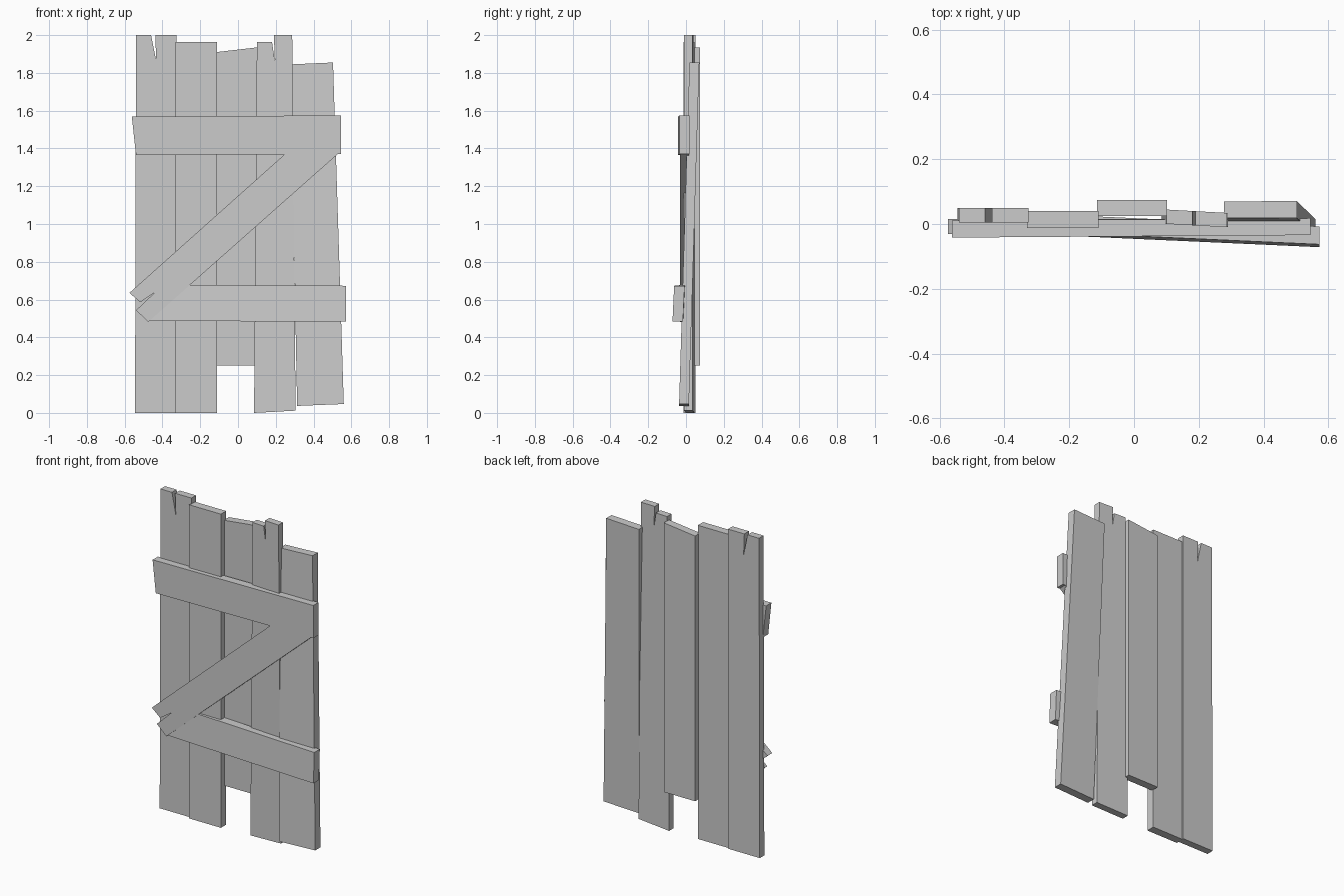
import bpy, bmesh


def board(name, outline, thick, a, b=0.0, c=0.0):
    """Extrude an (x, z) outline; its front face lies on y = a + b*x + c*z."""
    bm = bmesh.new()
    front = [bm.verts.new((x, a + b * x + c * z, z)) for x, z in outline]
    back = [bm.verts.new((v.co.x, v.co.y + thick, v.co.z)) for v in front]
    n = len(front)
    bm.faces.new(front)
    bm.faces.new(back[::-1])
    for i in range(n):
        j = (i + 1) % n
        bm.faces.new((front[i], back[i], back[j], front[j]))
    bmesh.ops.recalc_face_normals(bm, faces=bm.faces[:])
    mesh = bpy.data.meshes.new(name)
    bm.to_mesh(mesh)
    bm.free()
    obj = bpy.data.objects.new(name, mesh)
    bpy.context.collection.objects.link(obj)
    return obj


# Upright planks, left to right, two with split tops
board("plank_split_left",
      [(-0.545, 0), (-0.325, 0), (-0.325, 2), (-0.438, 2), (-0.433, 1.865),
       (-0.46, 2), (-0.54, 2)], 0.045, 0.004)
board("plank_left",
      [(-0.33, 0), (-0.11, 0), (-0.11, 1.963), (-0.33, 1.963)], 0.052, -0.012)
board("plank_short_middle",
      [(-0.115, 0.25), (0.102, 0.25), (0.102, 1.935), (-0.115, 1.91)], 0.05, 0.024)
board("plank_split_right",
      [(0.085, 0), (0.305, 0.012), (0.287, 2), (0.19, 2), (0.195, 1.865),
       (0.18, 1.963), (0.1, 1.963)], 0.044, 0.006, b=-0.055)
board("plank_right",
      [(0.313, 0.037), (0.56, 0.047), (0.503, 1.855), (0.278, 1.845)],
      0.052, -0.038, c=0.0304)

# Cross battens
board("upper_batten",
      [(-0.54, 1.365), (0.545, 1.37), (0.545, 1.575), (-0.562, 1.568)],
      0.052, -0.038, b=0.007)
board("lower_batten",
      [(-0.47, 0.487), (0.572, 0.483), (0.572, 0.673), (-0.44, 0.678)],
      0.055, -0.068, b=-0.045, c=0.046)

# Diagonal brace with a cracked lower end
board("diagonal_brace",
      [(-0.475, 0.482), (0.528, 1.37), (0.248, 1.37), (-0.575, 0.635),
       (-0.517, 0.586), (-0.44, 0.638), (-0.54, 0.543)], 0.047, -0.031)
